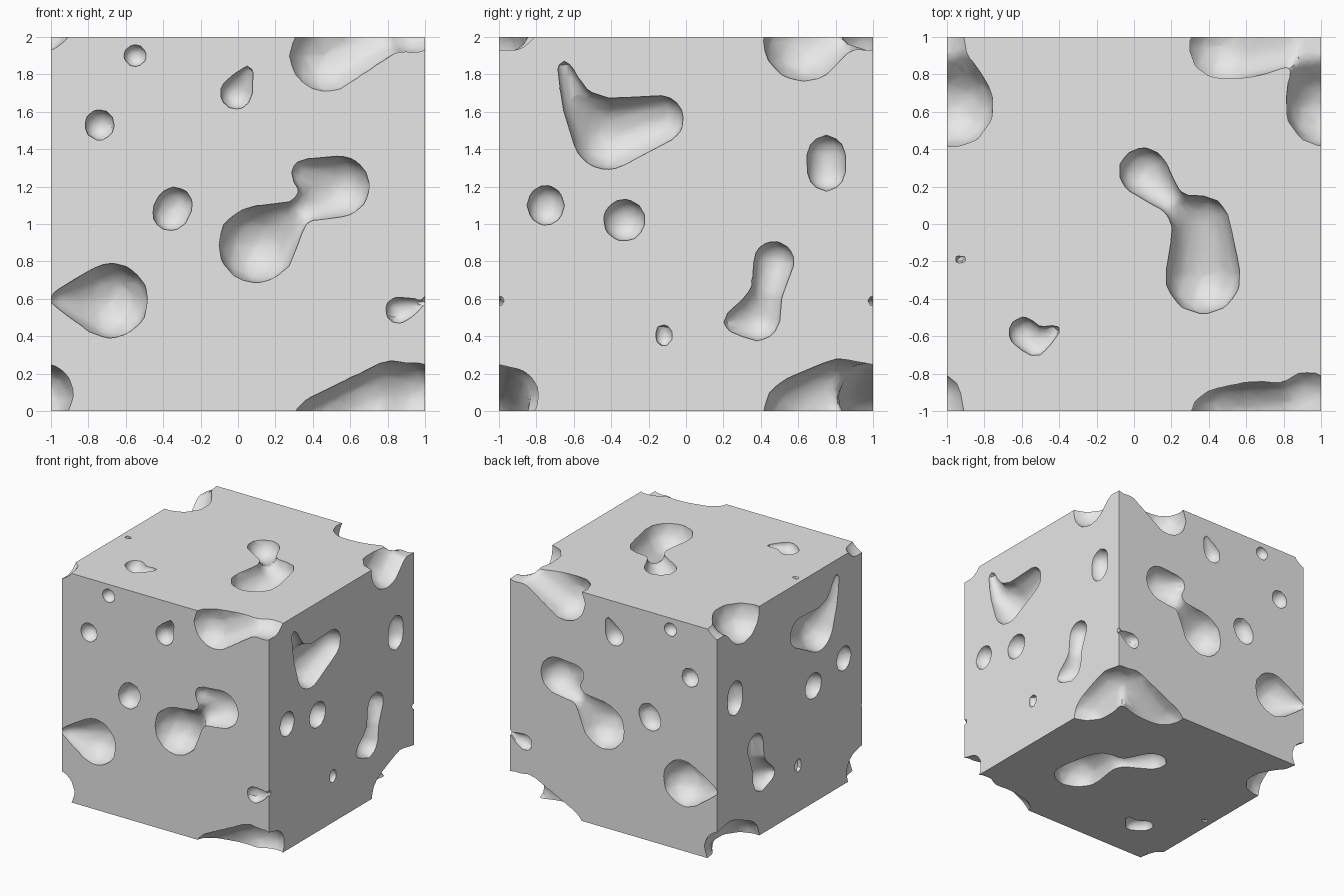
import bpy, bmesh, math
from itertools import product
from mathutils import Vector

default = bpy.data.objects.get("Cube")
if default:
    bpy.data.objects.remove(default, do_unlink=True)

# Pores as chains of (across, up, radius) on each pair of opposite faces
FRONT_PORES = [
    [(-.68, .59, .2), (-.95, .6, .055)],
    [(-.36, 1.06, .1), (-.34, 1.1, .1)],
    [(.1, .89, .205), (.33, 1.07, .06), (.54, 1.2, .165), (.36, 1.27, .08)],
    [(-.01, 1.7, .09), (.05, 1.81, .04)],
    [(-.55, 1.9, .065)],
    [(-.74, 1.53, .085)],
    [(.86, .54, .075), (.94, .56, .045)],
]
SIDE_PORES = [
    [(-.65, 1.83, .045), (-.58, 1.64, .085), (-.42, 1.48, .19), (-.14, 1.56, .13)],
    [(-.75, 1.09, .1), (-.75, 1.11, .1)],
    [(-.33, 1.02, .115)],
    [(.75, 1.28, .105), (.75, 1.37, .105)],
    [(.47, .8, .11), (.43, .62, .085), (.38, .5, .125), (.27, .48, .07)],
    [(-.12, .39, .05), (-.12, .42, .05)],
]
TOP_PORES = [
    [(.05, .28, .13), (.22, .1, .06), (.36, .0, .15), (.37, -.28, .2)],
    [(-.59, -.58, .085), (-.53, -.64, .07), (-.43, -.57, .04)],
    [(-.93, -.19, .035)],
]
# Large pores around the edges and one corner, as (x, y, z, radius)
CORNER_PORES = [
    [(.47, .95, 1.9, .2), (.82, 1.0, 2.1, .17), (.93, 1.06, 2.08, .17),
     (.99, .82, 2.11, .17), (1.03, .63, 1.98, .22)],
]


def chain_spheres(nodes, steps=5):
    """Fill the space between neighbouring nodes with tapering spheres."""
    vectors = [Vector(n) for n in nodes]
    yield vectors[0]
    for a, b in zip(vectors, vectors[1:]):
        for i in range(steps):
            yield a.lerp(b, (i + 1) / steps)


def add_repeating_sphere(bm, sphere):
    """Add a sphere and its copies that wrap round to opposite faces."""
    radius = sphere.w
    for shift in product((-2, 0, 2), repeat=3):
        centre = sphere.xyz + Vector(shift)
        offset = centre - Vector((0, 0, 1))
        if max(abs(c) for c in offset) < 1 + radius:
            ball = bmesh.ops.create_icosphere(bm, subdivisions=2, radius=radius * 1.04)
            bmesh.ops.translate(bm, verts=ball["verts"], vec=centre)


def make_object(name, bm):
    mesh = bpy.data.meshes.new(name)
    bm.to_mesh(mesh)
    bm.free()
    obj = bpy.data.objects.new(name, mesh)
    bpy.context.collection.objects.link(obj)
    return obj


def apply_modifier(obj, kind, **settings):
    modifier = obj.modifiers.new(kind.title(), kind)
    for key, value in settings.items():
        setattr(modifier, key, value)
    bpy.ops.object.select_all(action='DESELECT')
    bpy.context.view_layer.objects.active = obj
    obj.select_set(True)
    bpy.ops.object.modifier_apply(modifier=modifier.name)


# Cutter holding all the pores, blended into soft irregular cavities
chains = list(CORNER_PORES)
chains += [[(x, 1, z, r) for x, z, r in pore] for pore in FRONT_PORES]
chains += [[(1, y, z, r) for y, z, r in pore] for pore in SIDE_PORES]
chains += [[(x, y, 2, r) for x, y, r in pore] for pore in TOP_PORES]

bm = bmesh.new()
for chain in chains:
    for sphere in chain_spheres(chain):
        add_repeating_sphere(bm, sphere)
pores = make_object("pore_cutter", bm)
pores.hide_render = True
apply_modifier(pores, 'REMESH', mode='VOXEL', voxel_size=.025)
apply_modifier(pores, 'SMOOTH', factor=.5, iterations=4)
apply_modifier(pores, 'DECIMATE', ratio=.2)

# Solid block with the pores cut out of every face
bm = bmesh.new()
bmesh.ops.create_cube(bm, size=2)
bmesh.ops.translate(bm, verts=bm.verts, vec=(0, 0, 1))
block = make_object("porous_block", bm)

grey = bpy.data.materials.new("light_grey")
grey.use_nodes = True
colour = (.8, .8, .8, 1)
grey.diffuse_color = colour
for node in grey.node_tree.nodes:
    if node.type == 'BSDF_PRINCIPLED':
        node.inputs["Base Color"].default_value = colour
block.data.materials.append(grey)
pores.data.materials.append(grey)

apply_modifier(block, 'BOOLEAN', operation='DIFFERENCE', solver='EXACT', object=pores)
bpy.data.objects.remove(pores, do_unlink=True)
bpy.ops.object.shade_smooth_by_angle(angle=math.radians(30))
